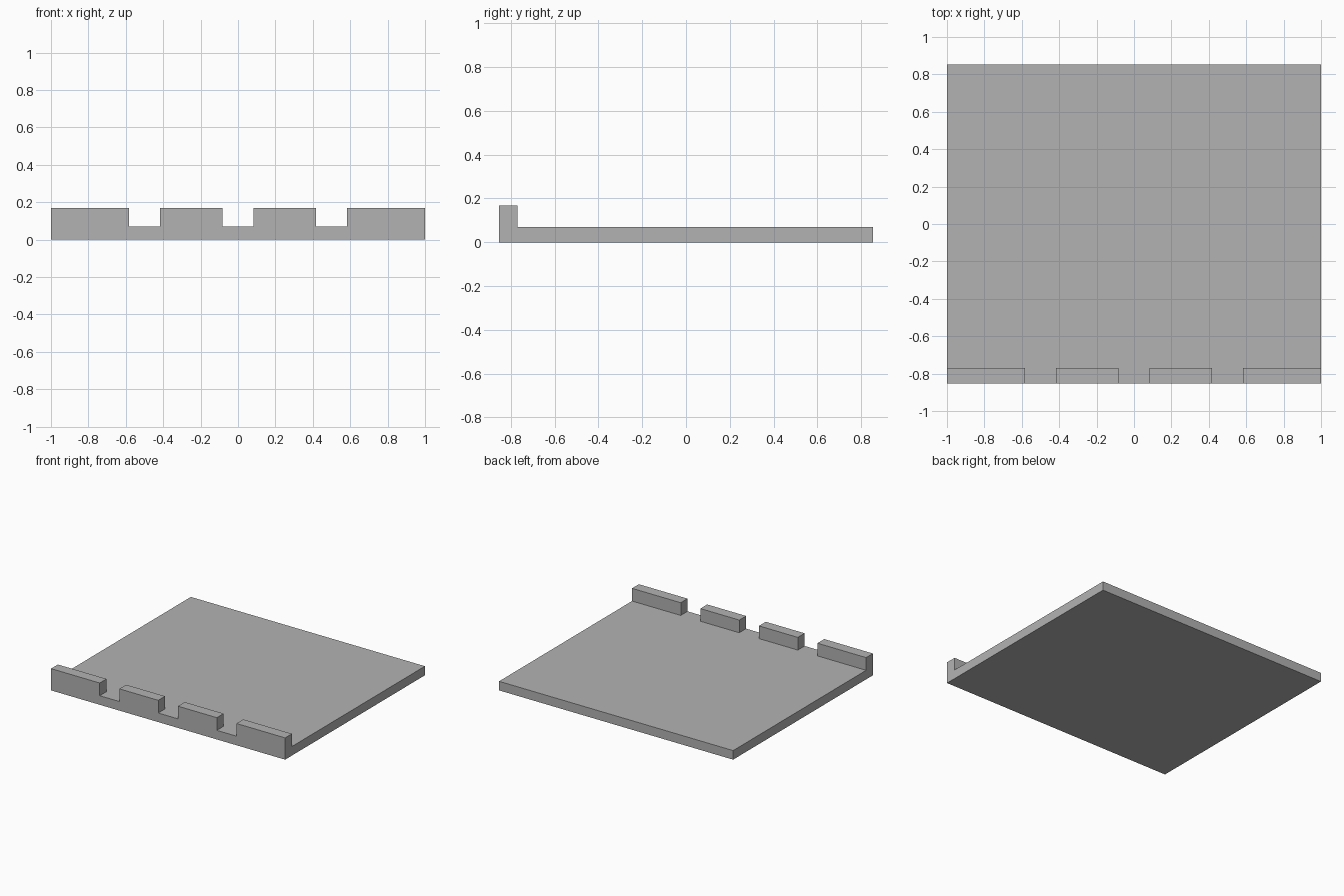
import bpy
import bmesh
import math
from mathutils import Vector

cube = bpy.data.objects.get("Cube")
if cube:
    bpy.data.objects.remove(cube, do_unlink=True)

HALF_X, HALF_Y = 1.0, 0.853
PLATE_Z, RAIL_Z = 0.07, 0.168
RAIL_BACK = -0.77
GAP_CENTRES = (-0.5, 0.0, 0.5)
GAP_HALF = 0.084

# Single grey material
grey = bpy.data.materials.new("light_grey")
grey.use_nodes = True
colour = (0.448, 0.448, 0.448, 1.0)
grey.diffuse_color = colour
grey.node_tree.nodes["Principled BSDF"].inputs["Base Color"].default_value = colour

# Flat plate
bm = bmesh.new()
bmesh.ops.create_cube(bm, size=1.0)
for v in bm.verts:
    v.co = Vector((v.co.x * 2 * HALF_X, v.co.y * 2 * HALF_Y, (v.co.z + 0.5) * PLATE_Z))


def cut(point, normal):
    geom = bm.verts[:] + bm.edges[:] + bm.faces[:]
    bmesh.ops.bisect_plane(bm, geom=geom, plane_co=point, plane_no=normal)


# Mark out the front rail and its notches
cut((0, RAIL_BACK, 0), (0, 1, 0))
for centre in GAP_CENTRES:
    for side in (-1, 1):
        cut((centre + side * GAP_HALF, 0, 0), (1, 0, 0))


def is_rail(face):
    c = face.calc_center_median()
    in_gap = any(abs(c.x - g) < GAP_HALF for g in GAP_CENTRES)
    return face.normal.z > 0.9 and c.y < RAIL_BACK and not in_gap


# Raise the rail blocks from the plate
bm.normal_update()
raised = bmesh.ops.extrude_face_region(bm, geom=[f for f in bm.faces if is_rail(f)])
for item in raised["geom"]:
    if isinstance(item, bmesh.types.BMVert):
        item.co.z = RAIL_Z

# Merge coplanar faces into clean flat surfaces
bmesh.ops.recalc_face_normals(bm, faces=bm.faces[:])
bmesh.ops.dissolve_limit(bm, angle_limit=math.radians(1),
                         verts=bm.verts[:], edges=bm.edges[:])

mesh = bpy.data.meshes.new("plate_with_notched_rail")
bm.to_mesh(mesh)
bm.free()
mesh.materials.append(grey)
plate = bpy.data.objects.new("plate_with_notched_rail", mesh)
bpy.context.collection.objects.link(plate)
